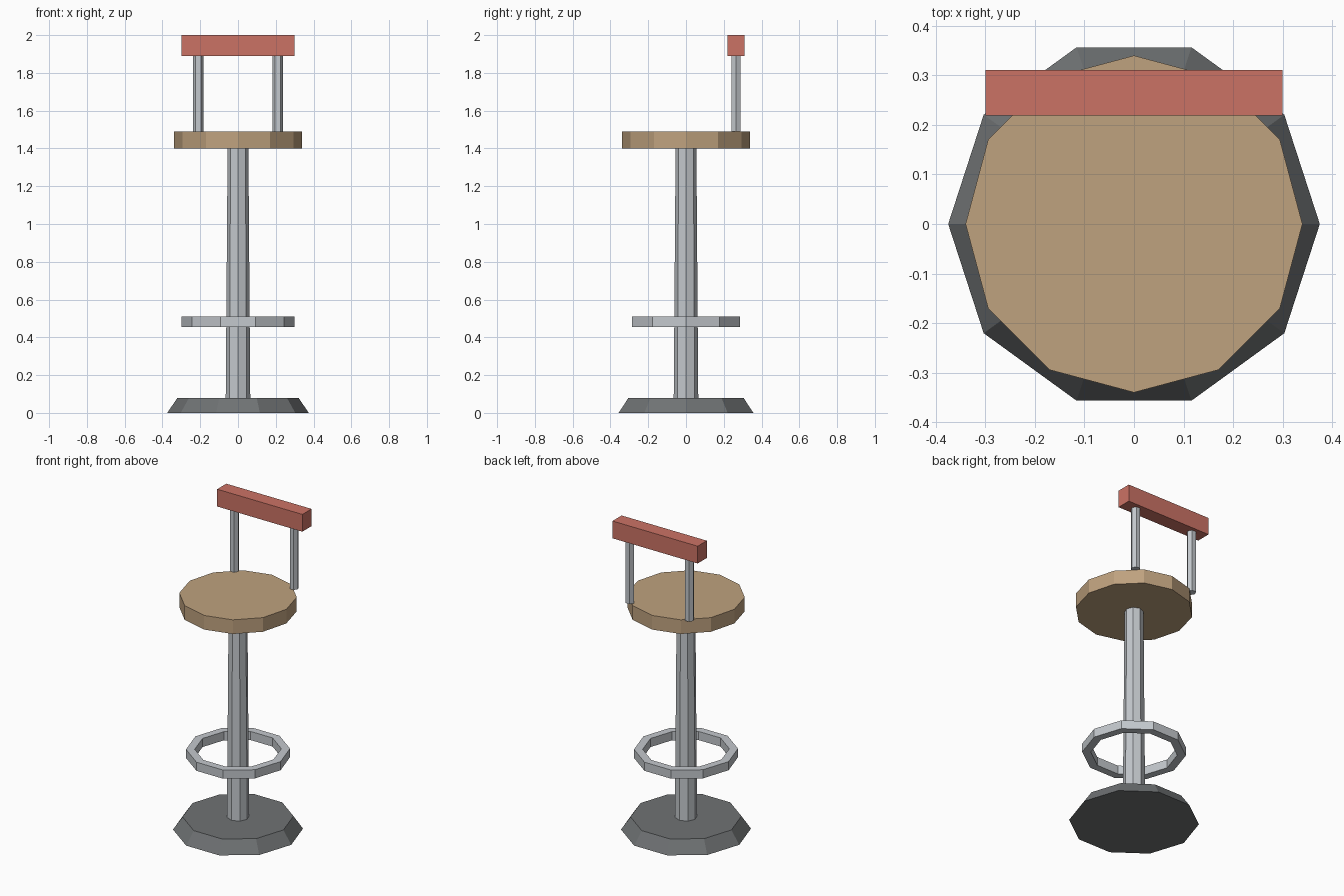
import bpy
import bmesh
from math import cos, sin, tau

cube = bpy.data.objects.get("Cube")
if cube:
    bpy.data.objects.remove(cube, do_unlink=True)


def make_material(name, rgb):
    mat = bpy.data.materials.new(name)
    mat.use_nodes = True
    color = (*rgb, 1.0)
    mat.diffuse_color = color
    mat.node_tree.nodes["Principled BSDF"].inputs["Base Color"].default_value = color
    return mat


wood = make_material("tan wood", (0.52, 0.36, 0.21))
red = make_material("red padding", (0.60, 0.17, 0.13))
steel = make_material("light steel", (0.55, 0.58, 0.61))
iron = make_material("dark iron", (0.16, 0.17, 0.175))


def add_object(name, bm, mat):
    bmesh.ops.recalc_face_normals(bm, faces=bm.faces)
    mesh = bpy.data.meshes.new(name)
    bm.to_mesh(mesh)
    bm.free()
    mesh.materials.append(mat)
    obj = bpy.data.objects.new(name, mesh)
    bpy.context.collection.objects.link(obj)
    return obj


def add_loop(bm, sides, radius, z, x=0, y=0):
    angles = [tau * i / sides for i in range(sides)]
    return [bm.verts.new((x + radius * cos(a), y + radius * sin(a), z)) for a in angles]


def bridge(bm, a, b):
    n = len(a)
    for i in range(n):
        j = (i + 1) % n
        bm.faces.new((a[i], a[j], b[j], b[i]))


def prism(name, sides, r_low, r_high, z_low, z_high, mat, x=0, y=0):
    """Capped, optionally tapered column with a corner on the x axis."""
    bm = bmesh.new()
    low = add_loop(bm, sides, r_low, z_low, x, y)
    high = add_loop(bm, sides, r_high, z_high, x, y)
    bridge(bm, low, high)
    bm.faces.new(low)
    bm.faces.new(high)
    return add_object(name, bm, mat)


def ring(name, sides, r_in, r_out, z_low, z_high, mat):
    """Flat-sided ring with a rectangular section."""
    bm = bmesh.new()
    section = [(r_out, z_low), (r_out, z_high), (r_in, z_high), (r_in, z_low)]
    loops = [add_loop(bm, sides, r, z) for r, z in section]
    for i, loop in enumerate(loops):
        bridge(bm, loop, loops[(i + 1) % len(loops)])
    return add_object(name, bm, mat)


def box(name, center, size, mat):
    bm = bmesh.new()
    bmesh.ops.create_cube(bm, size=1)
    bmesh.ops.scale(bm, vec=size, verts=bm.verts)
    bmesh.ops.translate(bm, vec=center, verts=bm.verts)
    return add_object(name, bm, mat)


# Foot, column, footrest and seat
prism("base", 10, 0.375, 0.32, 0, 0.08, iron)
prism("column", 8, 0.065, 0.055, 0.08, 1.4, steel)
ring("footrest_ring", 10, 0.25, 0.3, 0.455, 0.51, steel)
prism("seat", 12, 0.34, 0.34, 1.4, 1.49, wood)

# Backrest on two posts
for side, x in (("left", 0.21), ("right", -0.21)):
    prism(f"backrest_post_{side}", 6, 0.028, 0.028, 1.49, 1.89, steel, x, 0.265)
box("backrest", (0, 0.265, 1.945), (0.6, 0.092, 0.11), red)
